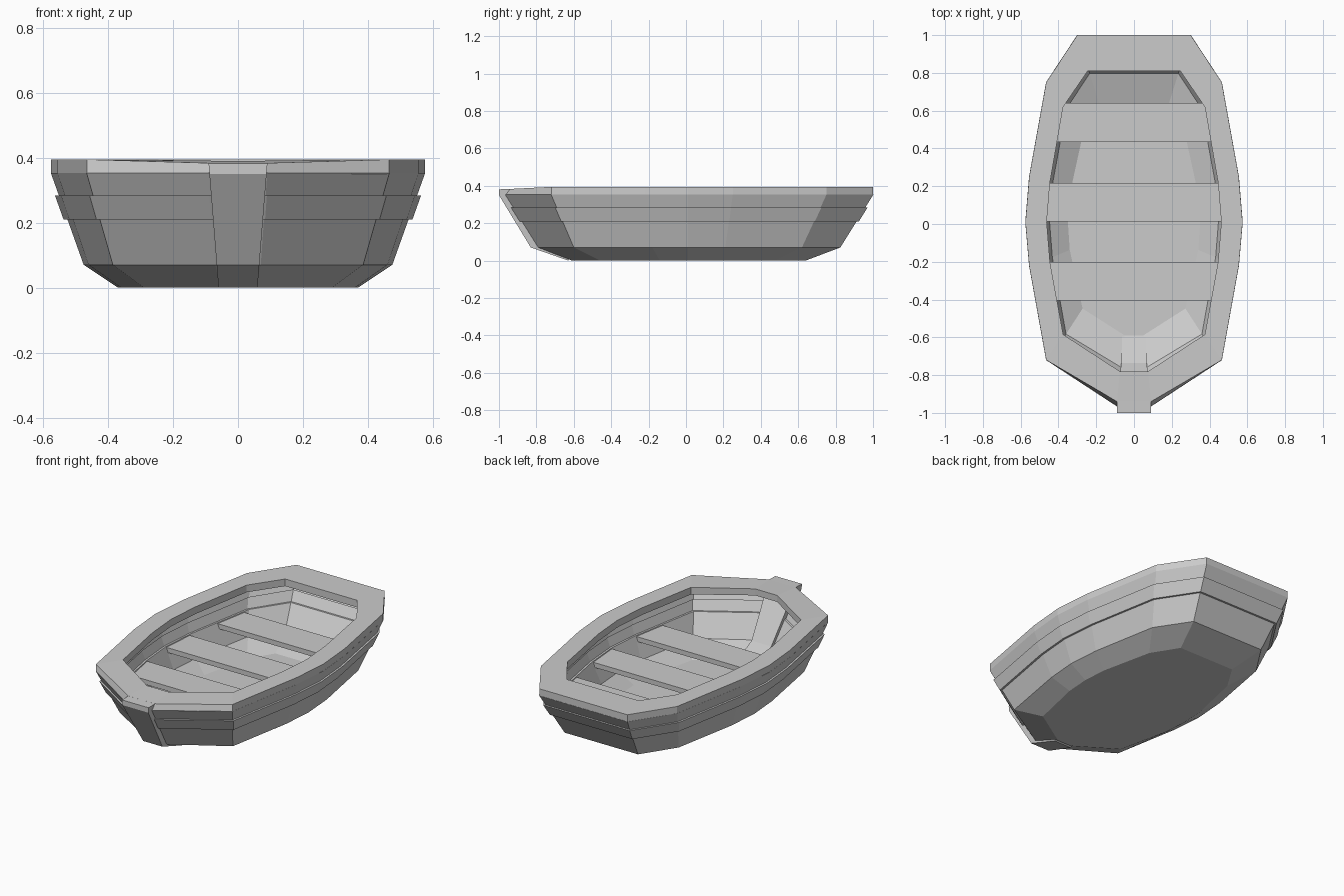
import bpy, bmesh
from mathutils import Vector

if "Cube" in bpy.data.objects:
    bpy.data.objects.remove(bpy.data.objects["Cube"])

# Half outlines (x, y), bow to stern
BOTTOM = [(.055, -.61), (.29, -.46), (.36, -.14), (.37, .01), (.36, .16), (.29, .48), (.19, .64)]
CHINE = [(.07, -.79), (.385, -.60), (.46, -.18), (.475, .01), (.46, .21), (.385, .62), (.25, .825)]
RIM = [(.09, -.965), (.465, -.72), (.555, -.22), (.575, .01), (.555, .25), (.465, .75), (.30, 1.0)]
RIM_IN = [(.075, -.78), (.375, -.585), (.445, -.2), (.462, .01), (.445, .22), (.375, .62), (.245, .81)]
RIM_TOP = [(.09, -.94)] + RIM[1:]


def side(z):
    """Half outline of the flared side at height z."""
    t = (z - .07) / .28
    return [(a + (c - a) * t, b + (d - b) * t) for (a, b), (c, d) in zip(CHINE, RIM)]


def ring(half, z, offset=0, bow_z=None):
    """Mirror a half outline, push it outward with mitred corners."""
    pts = [Vector(p) for p in half] + [Vector((-x, y)) for x, y in reversed(half)]
    out, n = [], len(pts)
    for i, p in enumerate(pts):
        a, b = (p - pts[i - 1]).normalized(), (pts[(i + 1) % n] - p).normalized()
        na, nb = Vector((a.y, -a.x)), Vector((b.y, -b.x))
        q = p + (na + nb) * offset / (1 + na.dot(nb))
        h = bow_z if bow_z is not None and i in (0, n - 1) else z
        out.append((q.x, q.y, h))
    return out


def loft(name, rings, loop=False, caps=True):
    """Join rings with quads; either close into a loop or cap the ends."""
    bm = bmesh.new()
    vs = [[bm.verts.new(p) for p in r] for r in rings]
    n = len(vs[0])
    for k in range(len(vs) if loop else len(vs) - 1):
        a, b = vs[k], vs[(k + 1) % len(vs)]
        for i in range(n):
            j = (i + 1) % n
            bm.faces.new((a[i], a[j], b[j], b[i]))
    if caps and not loop:
        bm.faces.new(vs[0])
        bm.faces.new(vs[-1])
    bmesh.ops.recalc_face_normals(bm, faces=bm.faces)
    me = bpy.data.meshes.new(name)
    bm.to_mesh(me)
    bm.free()
    ob = bpy.data.objects.new(name, me)
    bpy.context.collection.objects.link(ob)
    return ob


# Lower hull with flat bottom and inner floor
T = -.028
loft("hull", [ring(BOTTOM, 0), ring(CHINE, .07), ring(side(.215), .215),
              ring(side(.215), .215, T), ring(CHINE, .085, T), ring(BOTTOM, .025, -.02)])


# Overlapping side planks
def plank(name, z0, z1, d):
    loft(name, [ring(side(z0), z0, d), ring(side(z1), z1, d),
                ring(side(z1), z1, d + T), ring(side(z0), z0, d + T)], loop=True)


plank("middle_plank", .21, .283, .012)
plank("upper_plank", .275, .352, 0)

# Wide gunwale, dipping slightly at the bow
loft("gunwale", [ring(RIM, .35), ring(RIM_TOP, .394, 0, .383),
                 ring(RIM_IN, .394, 0, .39), ring(RIM_IN, .35)], loop=True)

# Bow stem, wider toward the top
STEM = [(-.63, 0), (-.83, .07), (-1, .35), (-1, .381), (-.90, .384),
        (-.90, .33), (-.735, .09), (-.595, .03)]
loft("stem", [[(s * (.06 + .08 * z), y, z) for y, z in STEM] for s in (-1, 1)])


# Seats, cut to the hull width at their ends
def half_width(y, z):
    pts = side(z)
    for (x0, y0), (x1, y1) in zip(pts, pts[1:]):
        if y0 <= y <= y1:
            return x0 + (x1 - x0) * (y - y0) / (y1 - y0) - .015
    return pts[-1][0]


for i, (y0, y1) in enumerate([(-.405, -.20), (.012, .217), (.433, .64)]):
    rings = []
    for z in (.18, .21):
        a, b = half_width(y0, z), half_width(y1, z)
        rings.append([(-a, y0, z), (a, y0, z), (b, y1, z), (-b, y1, z)])
    loft(f"seat_{i + 1}", rings)
